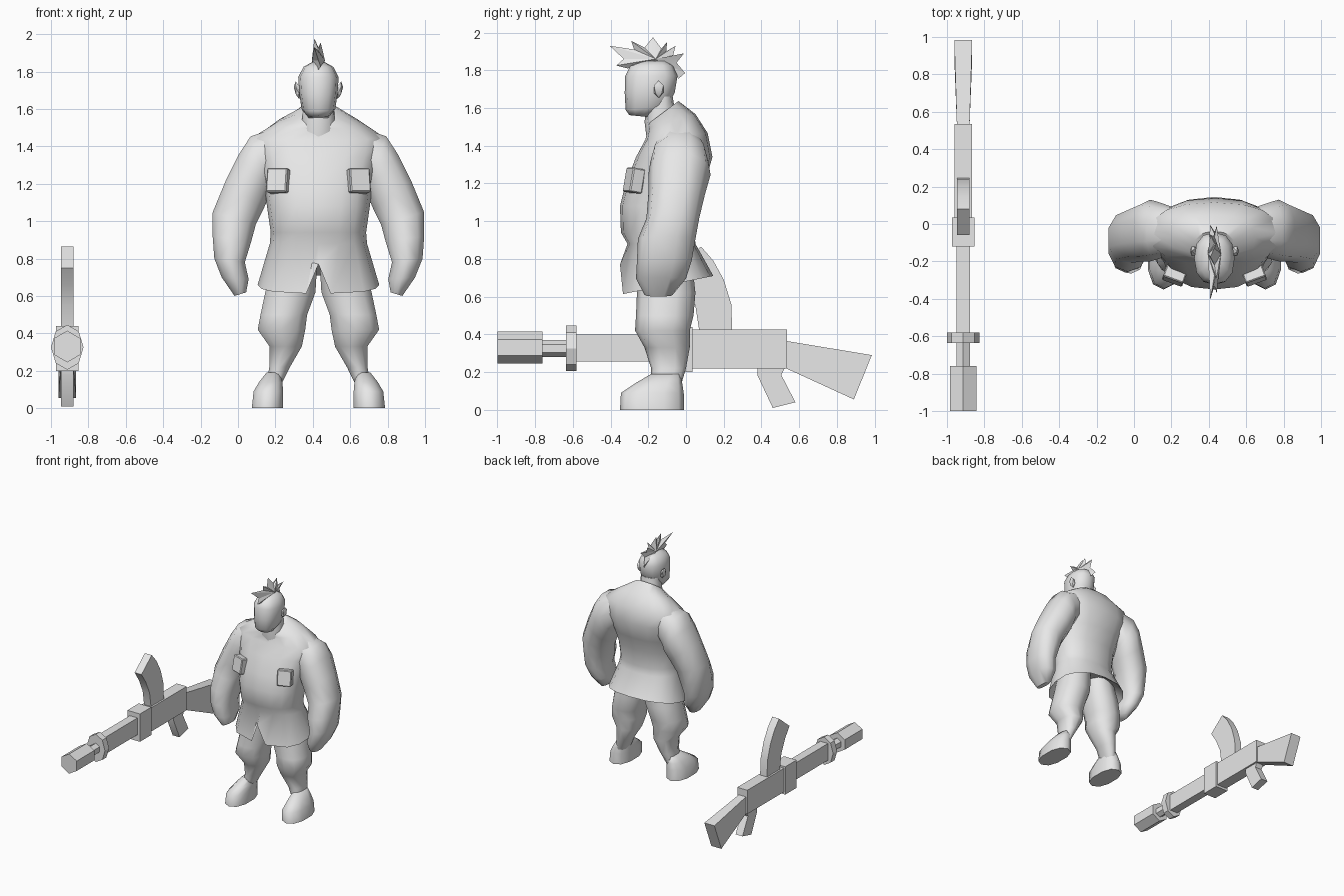
import bpy, bmesh, math
from mathutils import Vector, Matrix

cube = bpy.data.objects.get("Cube")
if cube:
    bpy.data.objects.remove(cube, do_unlink=True)

BODY_X, GUN_X = 0.43, -0.913

grey = bpy.data.materials.new("plain_grey")
grey.use_nodes = True
grey.diffuse_color = (0.8, 0.8, 0.8, 1)
grey.node_tree.nodes["Principled BSDF"].inputs["Base Color"].default_value = (0.8, 0.8, 0.8, 1)


def finish(name, bm, x, angle=30, mirror=False):
    """Turn a bmesh into a shaded object standing at x."""
    bmesh.ops.recalc_face_normals(bm, faces=bm.faces)
    mesh = bpy.data.meshes.new(name)
    bm.to_mesh(mesh)
    bm.free()
    mesh.materials.append(grey)
    obj = bpy.data.objects.new(name, mesh)
    obj.location.x = x
    bpy.context.collection.objects.link(obj)
    bpy.ops.object.select_all(action='DESELECT')
    obj.select_set(True)
    bpy.context.view_layer.objects.active = obj
    bpy.ops.object.shade_smooth_by_angle(angle=math.radians(angle))
    if mirror:
        obj.modifiers.new("Mirror", 'MIRROR')
    return obj


def loft(name, rings, x, angle=30, mirror=False):
    """Skin a list of equal rings and cap both ends."""
    bm = bmesh.new()
    loops = [[bm.verts.new(p) for p in ring] for ring in rings]
    n = len(loops[0])
    for a, b in zip(loops, loops[1:]):
        for i in range(n):
            j = (i + 1) % n
            bm.faces.new((a[i], a[j], b[j], b[i]))
    bm.faces.new(loops[0])
    bm.faces.new(loops[-1])
    return finish(name, bm, x, angle, mirror)


def ring(xi, zi, xo, zo, front, back, n=10, power=0.85, slope=0.0):
    """Rounded ring between an inner and an outer point, tilted along y by slope."""
    pts = []
    for i in range(n):
        t = 2 * math.pi * i / n - math.pi / 2
        c, s = (math.copysign(abs(v) ** power, v) for v in (math.cos(t), math.sin(t)))
        y = (back - front) / 2 * s
        pts.append(Vector(((xi + xo) / 2 + (xo - xi) / 2 * c, (front + back) / 2 + y,
                           (zi + zo) / 2 + (zo - zi) / 2 * c + slope * y)))
    return pts


def level(z, half, front, back, slope=0.0, n=16):
    return ring(-half, z, half, z, front, back, n, 0.85, slope)


def plate(name, outline, half):
    """Side outline (y, z) given a thickness along x."""
    return loft(name, [[Vector((s * half, y, z)) for y, z in outline] for s in (-1, 1)], GUN_X)


def box(name, half, y0, y1, z0, z1):
    return plate(name, [(y0, z0), (y1, z0), (y1, z1), (y0, z1)], half)


def barrel(name, y0, y1, z, rx, rz, sides, turn):
    angles = [2 * math.pi * (i + turn) / sides for i in range(sides)]
    return loft(name, [[Vector((rx * math.cos(a), y, z + rz * math.sin(a))) for a in angles]
                       for y in (y0, y1)], GUN_X)


# Jacket body: recessed underside, flared hem, belly, chest, sloping collar
jacket = [
    level(0.79, 0.22, -0.27, 0.03),
    level(0.66, 0.325, -0.35, 0.145, 0.2),
    level(0.88, 0.26, -0.31, 0.05),
    level(0.94, 0.255, -0.345, 0.045),
    level(1.08, 0.275, -0.35, 0.055),
    level(1.2, 0.29, -0.32, 0.1),
    level(1.34, 0.33, -0.265, 0.14),
    level(1.45, 0.35, -0.215, 0.115, 0.1),
    level(1.53, 0.22, -0.2, 0.05, 0.3),
    level(1.575, 0.11, -0.205, -0.04, 0.75),
]
# Front slit in the hem
hem = jacket[1]
hem[0].z = 0.77
hem[1].x, hem[-1].x = 0.065, -0.065
loft("jacket", jacket, BODY_X, 60)

# Arms with fists
loft("arms", [
    ring(0.20, 1.22, 0.24, 1.50, -0.16, 0.09),
    ring(0.25, 1.16, 0.365, 1.46, -0.19, 0.12),
    ring(0.26, 1.13, 0.43, 1.36, -0.20, 0.13),
    ring(0.29, 1.06, 0.50, 1.22, -0.20, 0.10),
    ring(0.33, 0.98, 0.57, 1.05, -0.21, 0.07),
    ring(0.355, 0.89, 0.57, 0.92, -0.255, 0.05),
    ring(0.39, 0.78, 0.56, 0.80, -0.26, 0.03),
    ring(0.37, 0.69, 0.52, 0.70, -0.265, 0.0),
    ring(0.385, 0.62, 0.45, 0.60, -0.22, -0.07),
], BODY_X, 60, True)

# Legs: baggy breeches down to the ankle
leg_rows = [
    (0.80, 0.0, 0.24, -0.26, 0.03), (0.62, 0.01, 0.29, -0.26, 0.05),
    (0.50, 0.055, 0.315, -0.265, 0.04), (0.42, 0.065, 0.33, -0.27, 0.02),
    (0.33, 0.085, 0.265, -0.22, 0.02), (0.22, 0.15, 0.265, -0.185, 0.0),
    (0.12, 0.20, 0.28, -0.19, -0.03),
]
loft("legs", [ring(i, z, o, z, f, b) for z, i, o, f, b in leg_rows], BODY_X, 60, True)

# Feet
foot_rows = [
    (0.19, 0.20, 0.28, -0.185, -0.03), (0.14, 0.19, 0.32, -0.27, -0.02),
    (0.09, 0.185, 0.35, -0.345, -0.012), (0.0, 0.185, 0.36, -0.35, -0.01),
]
loft("feet", [ring(i, z, o, z, f, b) for z, i, o, f, b in foot_rows], BODY_X, 60, True)

# Neck and head
loft("neck", [level(1.42, 0.10, -0.2, 0.0, 0.5, 10),
              level(1.56, 0.09, -0.22, -0.06, 0.4, 10),
              level(1.66, 0.08, -0.2, -0.07, 0.0, 10)], BODY_X, 60)
loft("head", [
    level(1.555, 0.055, -0.30, -0.16, -0.1, 12),
    level(1.60, 0.09, -0.32, -0.10, 0.1, 12),
    level(1.68, 0.102, -0.325, -0.06, 0.0, 12),
    level(1.77, 0.108, -0.322, -0.045, 0.0, 12),
    level(1.825, 0.08, -0.295, -0.07, 0.0, 12),
    level(1.85, 0.035, -0.22, -0.11, 0.0, 12),
], BODY_X, 60)

# Ears
bm = bmesh.new()
bmesh.ops.create_icosphere(bm, subdivisions=1, radius=1, matrix=Matrix.Translation(
    (0.112, -0.145, 1.7)) @ Matrix.Rotation(0.2, 4, 'Y') @ Matrix.Diagonal((0.018, 0.03, 0.048, 1)))
finish("ears", bm, BODY_X, 30, True)

# Mohawk: jagged crest with swaying tips, thickened at its root
crest = [(-0.31, 1.81), (-0.37, 1.825), (-0.33, 1.86), (-0.405, 1.93), (-0.275, 1.91),
         (-0.29, 1.955), (-0.22, 1.92), (-0.175, 1.975), (-0.13, 1.915), (-0.1, 1.95),
         (-0.105, 1.90), (-0.055, 1.93), (-0.07, 1.87), (-0.01, 1.89), (-0.05, 1.84),
         (-0.005, 1.785), (-0.04, 1.755), (-0.08, 1.8), (-0.17, 1.83)]
bm = bmesh.new()
rim = [bm.verts.new(((0, 0.012, 0, -0.022)[i % 4], y, z)) for i, (y, z) in enumerate(crest)]
for side in (-0.035, 0.035):
    root = bm.verts.new((side, -0.16, 1.86))
    for a, b in zip(rim, rim[1:] + rim[:1]):
        bm.faces.new((root, a, b))
finish("mohawk", bm, BODY_X, 20)

# Chest pockets
bm = bmesh.new()
bmesh.ops.create_cube(bm, size=1, matrix=Matrix.Translation((0.213, -0.275, 1.215))
                      @ Matrix.Rotation(math.radians(20), 4, 'Z')
                      @ Matrix.Rotation(math.radians(-10), 4, 'X')
                      @ Matrix.Diagonal((0.115, 0.07, 0.13, 1)))
bmesh.ops.bevel(bm, geom=bm.edges[:], offset=0.006, segments=1, affect='EDGES')
finish("chest_pockets", bm, BODY_X, 20, True)

# Gun: muzzle, barrel, collar, fore-stock, bracket, receiver
barrel("gun_muzzle", -1.0, -0.76, 0.33, 0.083, 0.085, 6, 0.5)
barrel("gun_barrel", -0.77, -0.57, 0.325, 0.042, 0.044, 6, 0.5)
barrel("gun_collar", -0.635, -0.58, 0.326, 0.087, 0.12, 8, 0)
box("gun_fore_stock", 0.037, -0.58, 0.0, 0.255, 0.4)
box("gun_bracket", 0.06, -0.12, 0.035, 0.2, 0.44)
box("gun_receiver", 0.048, 0.03, 0.535, 0.22, 0.425)

# Curved magazine and trigger grip
plate("gun_magazine", [(0.245, 0.42), (0.24, 0.56), (0.2, 0.69), (0.145, 0.79), (0.08, 0.865),
                       (-0.06, 0.75), (0.0, 0.66), (0.05, 0.55), (0.07, 0.42)], 0.033)
plate("gun_grip", [(0.38, 0.225), (0.38, 0.18), (0.46, 0.01), (0.58, 0.04),
                   (0.505, 0.185), (0.525, 0.225)], 0.033)

# Shoulder stock widening to the butt
loft("gun_stock", [[Vector((sx * half, y, z)) for sx, (y, z) in
                    zip((-1, 1, 1, -1), (low, low, high, high))]
                   for half, low, high in ((0.034, (0.53, 0.22), (0.53, 0.365)),
                                           (0.048, (0.89, 0.055), (0.985, 0.29)))], GUN_X)
